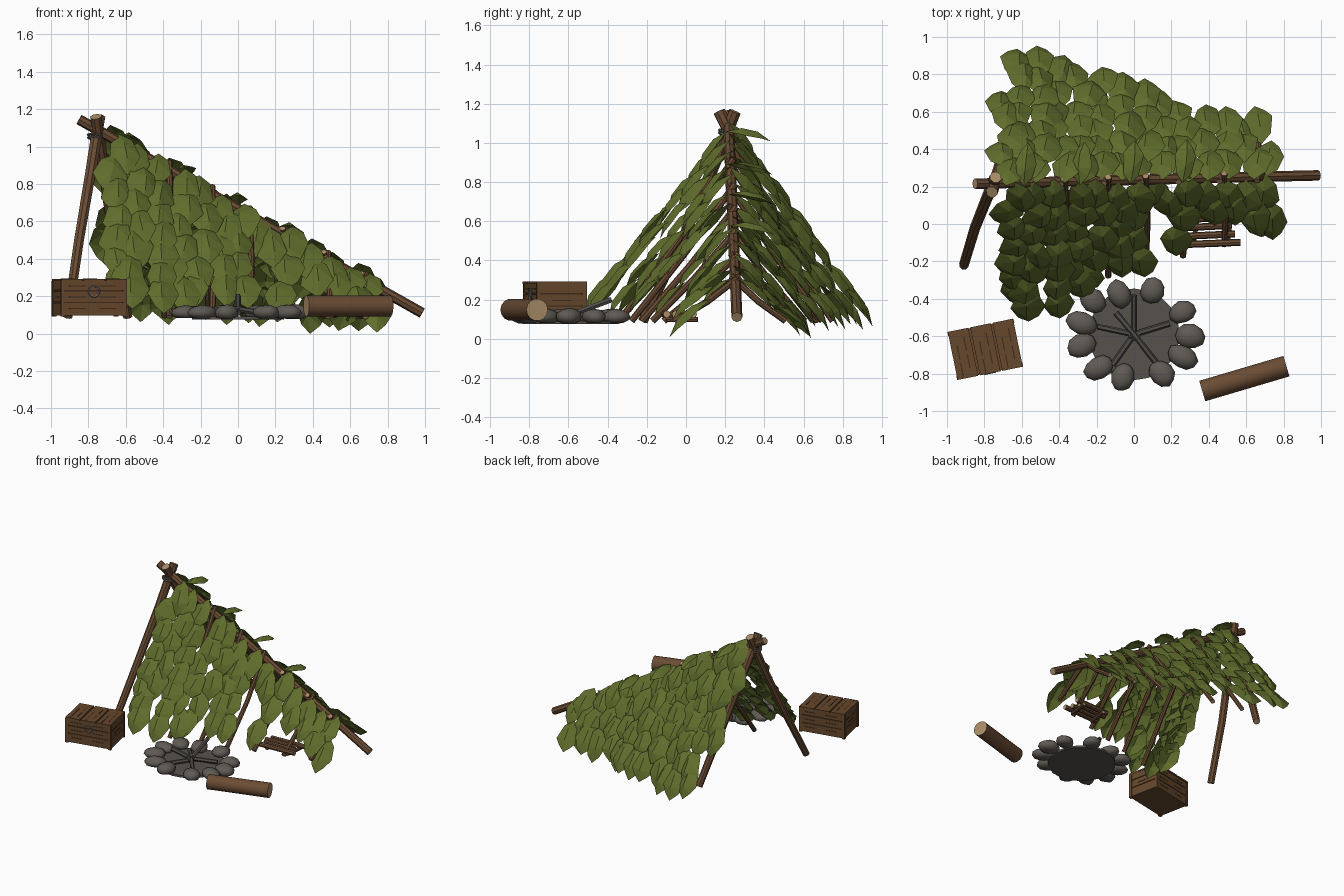
import bpy, bmesh, math, random
from mathutils import Vector, Matrix

random.seed(11)
if "Cube" in bpy.data.objects:
    bpy.data.objects.remove(bpy.data.objects["Cube"])


def material(name, r, g, b):
    m = bpy.data.materials.new(name)
    m.use_nodes = True
    m.diffuse_color = (r, g, b, 1)
    m.node_tree.nodes["Principled BSDF"].inputs["Base Color"].default_value = (r, g, b, 1)
    return m


BARK = material("bark brown", .145, .072, .034)
CUT = material("cut wood tan", .40, .27, .14)
LEAF = material("leaf green", .115, .152, .025)
STONE = material("stone grey", .115, .102, .088)
ASH = material("ash grey", .092, .084, .076)
CHAR = material("charcoal", .085, .078, .07)
ROPE = material("rope grey", .16, .15, .14)
PLANK = material("crate brown", .130, .063, .025)
FRAME = material("dark crate brown", .05, .024, .012)


def finish(name, bm, *mats):
    mesh = bpy.data.meshes.new(name)
    bm.normal_update()
    bm.to_mesh(mesh)
    bm.free()
    for m in mats:
        mesh.materials.append(m)
    ob = bpy.data.objects.new(name, mesh)
    bpy.context.collection.objects.link(ob)
    return ob


def pole(name, points, radius, mat=BARK, cap=CUT, sides=8, taper=1.0, smooth=False):
    """Round pole through the points, with cut ends in the second material."""
    pts = [Vector(p) for p in points]
    axis = (pts[-1] - pts[0]).normalized()
    rot = axis.to_track_quat('Z', 'Y').to_matrix()
    bm = bmesh.new()
    rings = []
    for k, p in enumerate(pts):
        r = radius * (1 + (taper - 1) * k / (len(pts) - 1))
        rings.append([bm.verts.new(p + rot @ Vector((r * math.cos(a), r * math.sin(a), 0)))
                      for a in (math.tau * i / sides for i in range(sides))])
    for a, b in zip(rings, rings[1:]):
        for i in range(sides):
            j = (i + 1) % sides
            bm.faces.new((a[i], a[j], b[j], b[i])).smooth = smooth
    for ring in (rings[0][::-1], rings[-1]):
        f = bm.faces.new(ring)
        f.material_index = 1
        for e in f.edges:
            e.smooth = False
    return finish(name, bm, mat, cap)


def hoop(name, centre, axis, radius, thickness):
    bpy.ops.mesh.primitive_torus_add(
        major_segments=14, minor_segments=5, major_radius=radius, minor_radius=thickness,
        location=centre, rotation=Vector(axis).to_track_quat('Z', 'Y').to_euler())
    ob = bpy.context.object
    ob.name = name
    ob.data.materials.append(ROPE)


def lerp(a, b, t):
    return a + (b - a) * t


# Shelter frame: ridge pole and two leaning end poles
RIDGE_A, RIDGE_B = Vector((-.85, .215, 1.145)), Vector((.985, .26, .11))


def ridge(x):
    return RIDGE_A.lerp(RIDGE_B, (x - RIDGE_A.x) / (RIDGE_B.x - RIDGE_A.x))


pole("ridge_pole", [RIDGE_A, ridge(-.2), ridge(.4), RIDGE_B], .028)
pole("front_end_pole", [(-.91, -.22, .09), (-.85, -.02, .5), (-.79, .13, .85), (-.74, .25, 1.16)],
     .026, taper=1.25)
pole("back_end_pole", [(-.59, .68, .09), (-.67, .47, .55), (-.76, .17, 1.16)], .026, taper=1.25)
for k in range(2):
    hoop(f"apex_rope_{k + 1}", (-.765, .205, 1.045 + .014 * k), (.1, .2, 1), .038, .006)

# Ribs leaning on the ridge on both sides
for n, x in enumerate((-.38, -.15, .05, .25, .47, .67)):
    t = (x + .38) / 1.05
    r = ridge(x)
    for side, foot_y, s in (("front", lerp(-.34, -.06, t), 1), ("back", lerp(.75, .51, t), -1)):
        foot = Vector((x + .012 * s, foot_y, .09))
        top = r + Vector((.012 * s, 0, .015))
        top += (top - foot).normalized() * .03
        pole(f"{side}_rib_{n + 1}", [foot, foot.lerp(top, .5) + Vector((.01, 0, -.015)), top], .017)


# Leaf covering: folded leaves hung in columns down each slope
def add_leaf(bm, base, down, length, width):
    side = Vector((1, random.uniform(-.2, .2), random.uniform(-.25, .25)))
    side = (side - down * side.dot(down)).normalized()
    up = side.cross(down)
    if up.z < 0:
        up.negate()

    def v(u, w, h):
        return bm.verts.new(base + down * u * length + side * w * width + up * h * length)

    skew = random.uniform(-.12, .12)
    mid = [v(0, 0, -.02), v(.33, skew, .12), v(.68, skew, .115), v(1, 0, -.03)]
    for s in (-1, 1):
        a, b = v(.2, .36 * s, .0), v(.56 + skew, .52 * s, .0)
        c = v(.82, .3 * s, 0)
        for face in ((mid[0], a, mid[1]), (mid[1], a, b), (mid[1], b, mid[2]),
                     (mid[2], b, c), (mid[2], c, mid[3])):
            bm.faces.new(face if s < 0 else face[::-1])


def leaf_slope(name, columns):
    bm = bmesh.new()
    size = .28
    for x, foot_y, foot_z in columns:
        top = ridge(x) + Vector((0, 0, .05))
        foot = Vector((x, foot_y, foot_z))
        run = foot - top
        down = run.normalized()
        rows = max(2, round((run.length - size) / .15) + 1)
        for i in range(rows):
            start = top + down * (run.length - size) * i / (rows - 1)
            start += Vector((random.uniform(-.035, .035), 0, 0)) + down * random.uniform(-.02, .02)
            tilt = Vector((random.uniform(-.2, .2), random.uniform(-.06, .06), random.uniform(-.06, .06)))
            add_leaf(bm, start, (down + tilt).normalized(),
                     size * random.uniform(.9, 1.04), random.uniform(.155, .185))
    finish(name, bm, LEAF)


leaf_slope("front_leaves", [
    (-.63, -.47, .15), (-.54, -.55, .12), (-.42, -.54, .1), (-.31, -.42, .1), (-.22, -.38, .11),
    (-.08, -.29, .13), (.01, -.3, .12), (.14, .03, .34), (.26, -.18, .1), (.38, -.02, .2),
    (.5, -.02, .15), (.61, -.06, .1), (.71, -.11, .02)])
leaf_slope("back_leaves", [
    (-.69, .74, .36), (-.6, .96, .07), (-.51, .95, .07), (-.4, .9, .07), (-.29, .89, .07),
    (-.18, .86, .07), (-.07, .81, .06), (.04, .76, .06), (.15, .72, .05), (.26, .68, .05),
    (.38, .64, .02), (.5, .63, .03), (.61, .61, .0), (.7, .65, .01)])

# Flatter leaves laid across the ridge
bm = bmesh.new()
for x in (-.59, -.29, -.02, .26):
    add_leaf(bm, ridge(x) + Vector((0, -.02, .065)), Vector((.1, .96, -.2)).normalized(), .24, .11)
finish("ridge_leaves", bm, LEAF)

# Low stick rack inside the shelter
for i in range(4):
    y = -.11 + .045 * i
    pole(f"rack_stick_{i + 1}", [(.26 + .02 * (i % 2), y, .125), (.57 - .03 * (i % 3), y + .012, .125)], .019)
for x in (.32, .5):
    pole("rack_support", [(x, -.1, .098), (x + .02, .06, .098)], .013)

# Fire pit: ash bed, ring of stones and burnt sticks
PIT = Vector((.0, -.59, 0))
pole("ash_bed", [PIT + Vector((0, 0, .076)), PIT + Vector((0, 0, .092))], .245, ASH, ASH, 20)
STONES = ((.1, -.355), (-.08, -.375), (-.22, -.41), (-.28, -.53), (-.28, -.65), (-.19, -.77),
          (-.06, -.82), (.15, -.8), (.26, -.71), (.3, -.6), (.26, -.47))
for i, (x, y) in enumerate(STONES):
    a = math.atan2(y - PIT.y, x)
    bm = bmesh.new()
    bmesh.ops.create_icosphere(bm, subdivisions=2, radius=1)
    for v in bm.verts:
        v.co *= random.uniform(.94, 1.06)
        v.co.z = max(v.co.z, -.75)
    scale = Matrix.Diagonal((random.uniform(.07, .085), random.uniform(.06, .07), random.uniform(.038, .046), 1))
    bm.transform(Matrix.Translation((x, y, .112)) @ Matrix.Rotation(a + random.uniform(-.3, .3), 4, 'Z') @ scale)
    for f in bm.faces:
        f.smooth = True
    finish(f"pit_stone_{i + 1}", bm, STONE)
for i, (deg, reach, tip) in enumerate(((90, .21, .2), (17, .2, .12), (-52, .19, .11),
                                       (-125, .2, .11), (168, .2, .13), (130, .15, .12))):
    a = math.radians(deg)
    out = Vector((math.cos(a), math.sin(a), 0))
    pole(f"burnt_stick_{i + 1}", [PIT + out * reach + Vector((0, 0, tip)),
                                  PIT - out * .03 + Vector((0, 0, .11 + .012 * (i % 3)))],
         .016, CHAR, CHAR, 6)

# Log seat
pole("log_seat", [(.365, -.893, .148), (.815, -.76, .148)], .057, cap=CUT, sides=14, smooth=True)

# Storage crate, built in its own space and turned into place
CRATE = Matrix.Translation((-.795, -.67, .09)) @ Matrix.Rotation(math.radians(11.5), 4, 'Z')


def crate_box(name, centre, size, mat):
    bm = bmesh.new()
    bmesh.ops.create_cube(bm, size=1)
    bm.transform(CRATE @ Matrix.Translation(centre) @ Matrix.Diagonal((*size, 1)))
    return finish(name, bm, mat)


crate_box("crate_core", (0, 0, .1), (.34, .24, .185), FRAME)
for z, h in ((.04, .068), (.107, .056), (.168, .05)):
    crate_box("crate_wall_plank", (0, 0, z), (.352, .25, h), PLANK)
for i in range(3):
    x = -.122 + .122 * i
    crate_box(f"crate_lid_plank_{i + 1}", (x, 0, .196), (.112, .262, .012), PLANK)
    for k in (-1, 1):
        for row in (-.065, .03):
            crate_box("lid_groove", (x + .022 * k, row + .02 * k, .2025), (.006, .075, .002), FRAME)
for sx in (-1, 1):
    for sy in (-1, 1):
        crate_box("crate_corner", (.169 * sx, .119 * sy, .096), (.022, .022, .19), PLANK)
for s in (-1, 1):
    for x in (-.08, .085):
        for z in (.045, .105, .165):
            crate_box("wall_groove", (x + .01 * s, .1255 * s, z), (.09, .002, .006), FRAME)
    crate_box("side_groove", (.1765 * s, 0, .105), (.002, .1, .006), FRAME)
hoop("latch_ring", CRATE @ Vector((0, -.129, .135)), CRATE.to_3x3() @ Vector((0, -1, 0)), .028, .005)
